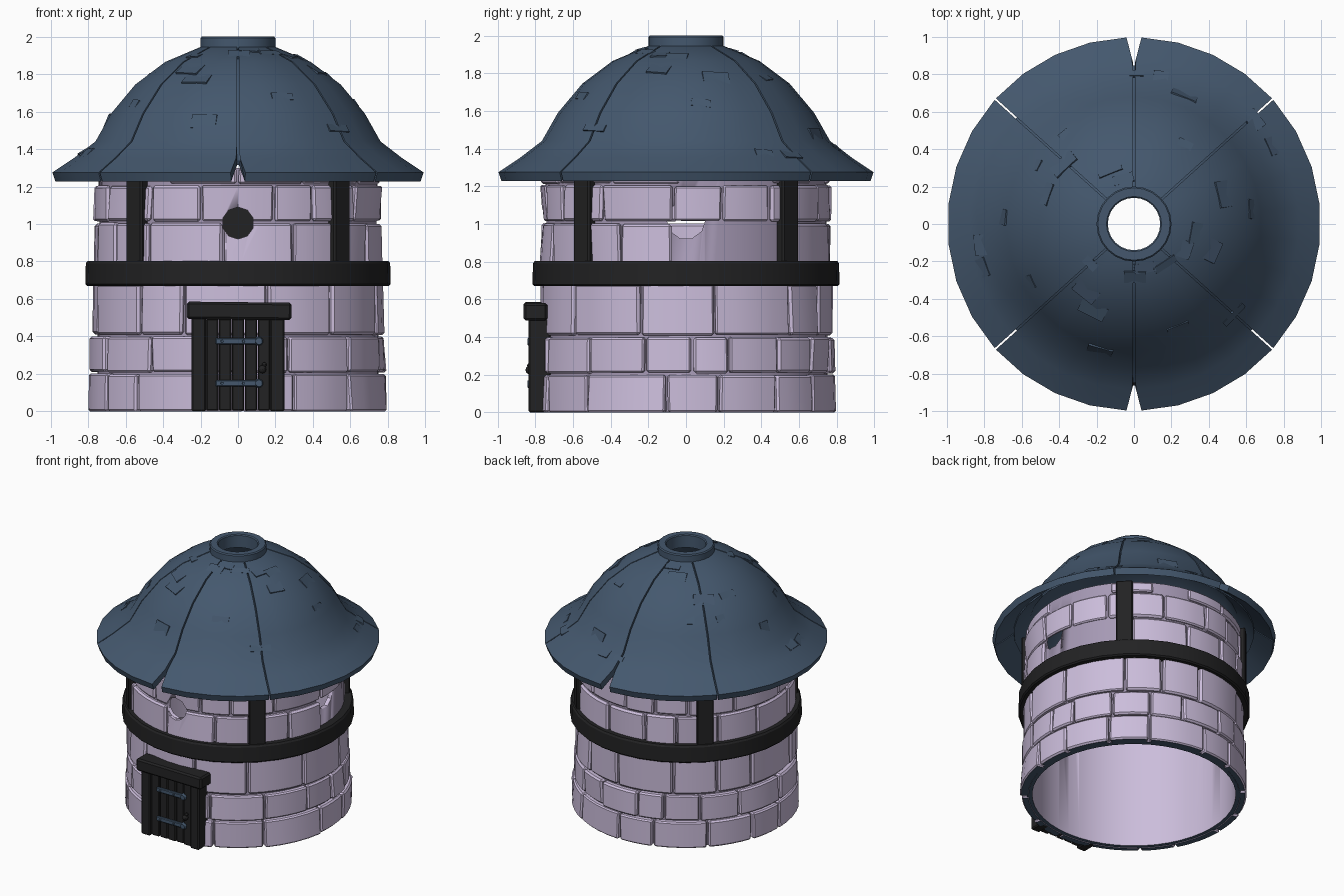
import bpy, bmesh, math, random
from mathutils import Matrix, Vector

if "Cube" in bpy.data.objects:
    bpy.data.objects.remove(bpy.data.objects["Cube"])

random.seed(7)
TAU = 2 * math.pi


def material(name, rgb):
    m = bpy.data.materials.new(name)
    m.diffuse_color = (*rgb, 1)
    m.use_nodes = True
    m.node_tree.nodes["Principled BSDF"].inputs["Base Color"].default_value = m.diffuse_color
    return m


STONE = material("lilac stone", (0.60, 0.51, 0.71))
MORTAR = material("dark mortar", (0.38, 0.32, 0.46))
SLATE = material("blue slate", (0.058, 0.097, 0.155))
WOOD = material("black wood", (0.016, 0.016, 0.017))


def finish(name, bm, mats, angle=30):
    bmesh.ops.recalc_face_normals(bm, faces=bm.faces)
    me = bpy.data.meshes.new(name)
    bm.to_mesh(me)
    bm.free()
    for m in mats:
        me.materials.append(m)
    ob = bpy.data.objects.new(name, me)
    bpy.context.collection.objects.link(ob)
    bpy.ops.object.select_all(action='DESELECT')
    ob.select_set(True)
    bpy.context.view_layer.objects.active = ob
    bpy.ops.object.shade_smooth_by_angle(angle=math.radians(angle))
    return ob


def sweep(bm, prof, a0=0, a1=TAU, n=32, g0=None, g1=None):
    """Turn a closed (r, z) profile round z; g0/g1 give the gap width at each end."""
    full = a1 - a0 > TAU - 1e-4
    rings = []
    for i in range(n if full else n + 1):
        ring = []
        for r, z in prof:
            lo = a0 + (g0(r) / r if g0 else 0)
            hi = a1 - (g1(r) / r if g1 else 0)
            a = lo + (hi - lo) * i / n
            ring.append(bm.verts.new((r * math.cos(a), r * math.sin(a), z)))
        rings.append(ring)
    faces, k = [], len(prof)
    for i in range(n):
        p, q = rings[i], rings[(i + 1) % len(rings)]
        for j in range(k):
            faces.append(bm.faces.new((p[j], q[j], q[(j + 1) % k], p[(j + 1) % k])))
    if not full:
        faces += [bm.faces.new(rings[0]), bm.faces.new(rings[-1][::-1])]
    return faces


def box(bm, lo, hi, mat=Matrix(), bevel=0.008):
    lo, hi = Vector(lo), Vector(hi)
    m = mat @ Matrix.Translation((lo + hi) / 2) @ Matrix.Diagonal((*(hi - lo), 1))
    vs = bmesh.ops.create_cube(bm, size=1, matrix=m)['verts']
    if bevel:
        es = list({e for v in vs for e in v.link_edges})
        bmesh.ops.bevel(bm, geom=es, offset=bevel, segments=1, affect='EDGES')


# window cutters: one through left and right, one through the front
def cutter(name, radius, length, rot, loc, sides):
    bm = bmesh.new()
    bmesh.ops.create_cone(bm, cap_ends=True, segments=sides, radius1=radius, radius2=radius, depth=length,
                          matrix=Matrix.Translation(loc) @ rot)
    ob = finish(name, bm, [STONE])
    ob.hide_render = True
    return ob


cuts = [cutter("side_window_cutter", 0.103, 2.0, Matrix.Rotation(math.pi / 2, 4, 'Y'), (0, 0, 1.022), 10),
        cutter("front_window_cutter", 0.085, 0.5, Matrix.Rotation(math.pi / 2, 4, 'X'), (0, -0.75, 1.005), 10)]


def pierce(ob):
    bpy.context.view_layer.objects.active = ob
    for c in cuts:
        m = ob.modifiers.new("window", 'BOOLEAN')
        m.operation, m.object, m.solver = 'DIFFERENCE', c, 'EXACT'
        bpy.ops.object.modifier_apply(modifier=m.name)


# hollow wall core, mortar outside and slate on the underside
bm = bmesh.new()
sweep(bm, [(0.715, 0.003), (0.752, 0.003), (0.745, 1.3), (0.715, 1.3)], n=48)
bm.normal_update()
bmesh.ops.recalc_face_normals(bm, faces=bm.faces)
for f in bm.faces:
    c = f.calc_center_median()
    if abs(f.normal.z) > 0.9:
        f.material_index = 2
    elif f.normal.dot(Vector((c.x, c.y, 0))) > 0:
        f.material_index = 1
pierce(finish("wall_core", bm, [STONE, MORTAR, SLATE]))

# stone courses: (bottom, top, radius, count)
bm = bmesh.new()
for z0, z1, rad, cnt in [(0, .205, .795, 15), (.205, .405, .785, 17), (.405, .69, .777, 13),
                         (.78, 1.01, .768, 15), (1.01, 1.21, .766, 15), (1.21, 1.3, .76, 14)]:
    w = [random.uniform(0.65, 1.35) for _ in range(cnt)]
    a = random.uniform(0, 1)
    for k in w:
        b = a + TAU * k / sum(w)
        r0, r1 = rad + random.uniform(-.008, .01), rad + random.uniform(-.008, .01)
        top, bot = z1 - random.uniform(.003, .01), z0 + (random.uniform(.002, .008) if z0 else 0)
        gap = lambda r: random.uniform(.003, .009)
        t = bmesh.new()
        sweep(t, [(.735, bot), (r0, bot), (r1, top), (.735, top)], a, b, 4, gap, gap)
        bmesh.ops.recalc_face_normals(t, faces=t.faces)
        es = [e for e in t.edges if e.calc_face_angle(0) > 0.7]
        bmesh.ops.bevel(t, geom=es, offset=random.uniform(.008, .014), segments=1, affect='EDGES')
        me = bpy.data.meshes.new("tmp")
        t.to_mesh(me)
        t.free()
        bm.from_mesh(me)
        bpy.data.meshes.remove(me)
        a = b
bm.normal_update()
for f in bm.faces:
    if f.normal.z < -0.9 and f.calc_center_median().z < 0.01:
        f.material_index = 1
pierce(finish("stone_courses", bm, [STONE, SLATE], 20))
for c in cuts:
    bpy.data.objects.remove(c)

# dark plate on the inside of the back wall, seen through the front window
bm = bmesh.new()
box(bm, (-.1, .695, .9), (.1, .703, 1.11), bevel=0)
finish("inner_back_plate", bm, [WOOD])

# timber band and four diagonal posts
bm = bmesh.new()
sweep(bm, [(.74, .67), (.805, .67), (.815, .68), (.812, .79), (.803, .803), (.74, .803)], n=32)
finish("timber_band", bm, [WOOD])
bm = bmesh.new()
for i in range(4):
    box(bm, (.73, -.06, .78), (.79, .06, 1.29), Matrix.Rotation(math.radians(45 + 90 * i), 4, 'Z'))
finish("timber_posts", bm, [WOOD])

# door frame, planks, hinges and handle
bm = bmesh.new()
for s in (-1, 1):
    x = sorted((s * .172, s * .247))
    box(bm, (x[0], -.835, 0), (x[1], -.72, .5))
box(bm, (-.28, -.862, .49), (.28, -.735, .583), Matrix.Rotation(math.radians(.6), 4, 'Y'), .012)
finish("door_frame", bm, [WOOD])
bm = bmesh.new()
for i in range(5):
    x = -.172 + i * .069
    d = random.uniform(-.006, .006)
    box(bm, (x + .002, -.815 + d, .005), (x + .067, -.74, .495), bevel=.006)
finish("door_planks", bm, [WOOD])
bm = bmesh.new()
for z in (.375, .15):
    box(bm, (-.12, -.831, z - .017), (.11, -.81, z + .017), bevel=.005)
    for x, r in ((.112, .026), (-.085, .01), (.03, .01)):
        bmesh.ops.create_cone(bm, cap_ends=True, segments=10, radius1=r, radius2=r * .7, depth=.03,
                              matrix=Matrix.Translation((x, -.825, z)) @ Matrix.Rotation(math.pi / 2, 4, 'X'))
finish("door_hinges", bm, [SLATE])
bm = bmesh.new()
for x, z, r in ((.13, .225, .022), (.14, .25, .013)):
    bmesh.ops.create_uvsphere(bm, u_segments=10, v_segments=6, radius=r, matrix=Matrix.Translation((x, -.83, z)))
finish("door_handle", bm, [WOOD])

# roof: six bell-shaped panels with open seams, split at the front and back brim
OUT = [(.996, 1.275), (.88, 1.352), (.765, 1.44), (.68, 1.59), (.55, 1.745), (.39, 1.865), (.2, 1.945), (.145, 1.95)]
INN = [(.145, 1.915), (.2, 1.91), (.375, 1.835), (.525, 1.72), (.65, 1.57), (.735, 1.42), (.86, 1.315), (.98, 1.228)]
SEAMS = [42, 90, 138, 222, 270, 318]


def seam_gap(deg):
    wide = .036 if deg % 180 == 90 else .0
    return lambda r: .005 + wide * max(0, (r - .86) / .14)


bm = bmesh.new()
for i, s in enumerate(SEAMS):
    e = SEAMS[(i + 1) % 6]
    span = (e - s) % 360
    sweep(bm, OUT + INN, math.radians(s), math.radians(s + span), span // 12, seam_gap(s), seam_gap(e))
finish("roof_panels", bm, [SLATE], 35)

# lining that closes the seams from inside
bm = bmesh.new()
mid = [(r + .004, z + .008) for r, z in INN[:6]] + [(.85, 1.335)]
low = [(r - .004, z - .008) for r, z in INN[:6]] + [(.845, 1.315)]
sweep(bm, mid + low[::-1], n=30)
finish("roof_lining", bm, [SLATE], 35)

# collar round the open top
bm = bmesh.new()
sweep(bm, [(.14, 1.9), (.2, 1.935), (.2, 1.992), (.193, 2.0), (.147, 2.0), (.14, 1.993)], n=24)
finish("roof_collar", bm, [SLATE])

# lifted slate chips scattered over the roof
bm = bmesh.new()
for i in range(30):
    ang = TAU * (i + random.uniform(.2, .8)) / 30
    j, t = random.randint(1, 5), random.uniform(.2, .8)
    (ra, za), (rb, zb) = OUT[j], OUT[j + 1]
    r, z = (ra + (rb - ra) * t) * .995, za + (zb - za) * t
    out = Vector((math.cos(ang), math.sin(ang), 0))
    up = (out * (rb - ra) + Vector((0, 0, zb - za))).normalized()
    side = Vector((-out.y, out.x, 0))
    nor = side.cross(up)
    m = Matrix((side, up, nor)).transposed().to_4x4()
    m.translation = out * r + Vector((0, 0, z))
    m = m @ Matrix.Rotation(random.uniform(-.15, .15), 4, 'Z') @ Matrix.Rotation(random.choice((-.12, .12)), 4, 'X')
    w, h = random.uniform(.03, .075), random.uniform(.02, .045)
    box(bm, (-w, -h, -.012), (w, h, .003), m, 0)
finish("roof_chips", bm, [SLATE])
